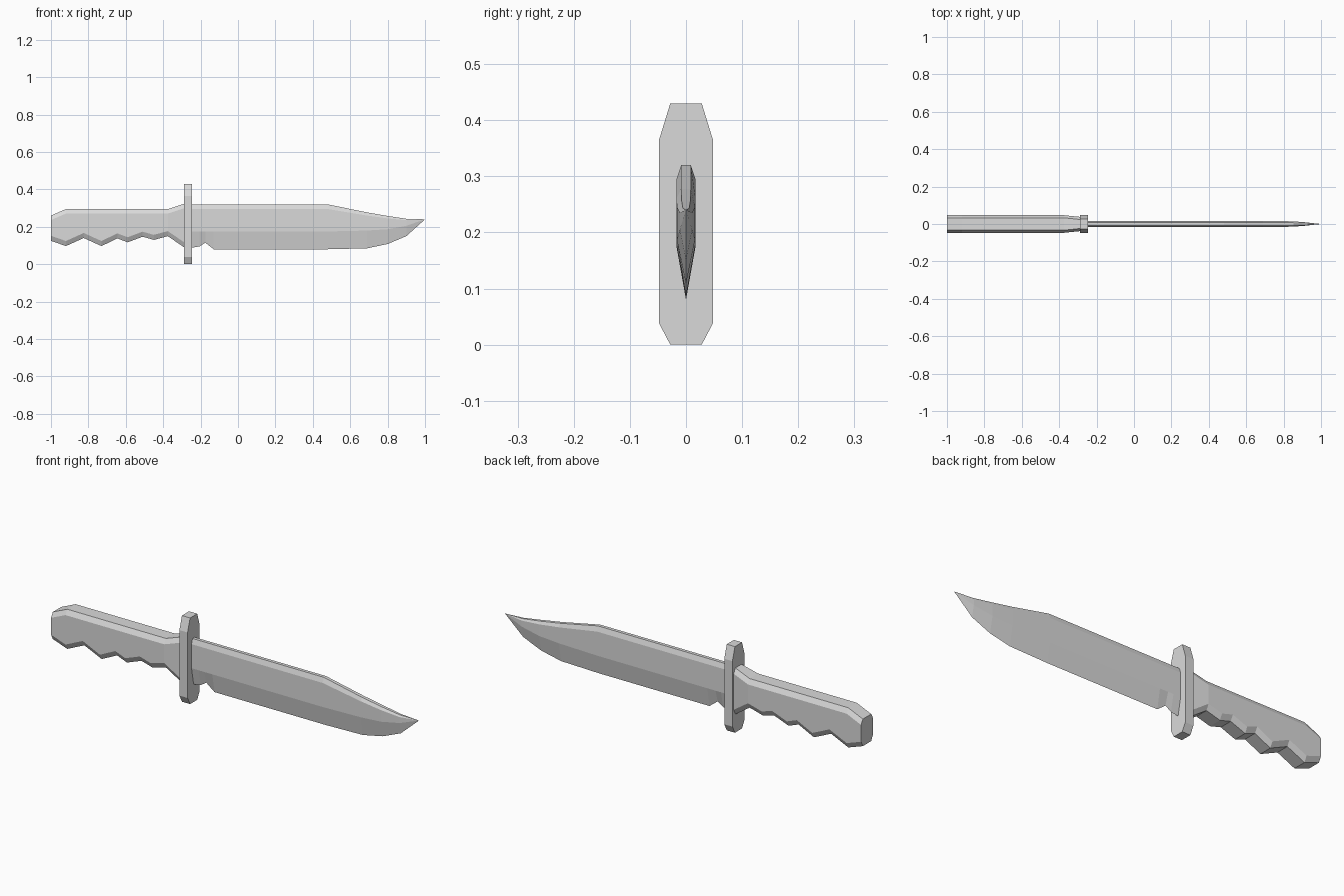
import bpy, bmesh

cube = bpy.data.objects.get("Cube")
if cube:
    bpy.data.objects.remove(cube)

# One plain grey for every part
grey = bpy.data.materials.new("plain grey")
grey.use_nodes = True
colour = (0.7, 0.7, 0.7, 1)
grey.diffuse_color = colour
grey.node_tree.nodes["Principled BSDF"].inputs["Base Color"].default_value = colour


def mirrored(half):
    """Close a half outline (y >= 0, top to bottom) across y = 0."""
    return half + [(-y, z) for y, z in reversed(half)]


def loft(name, sections):
    """Skin a row of (x, half outline) sections and cap both ends."""
    bm = bmesh.new()
    rings = [[bm.verts.new((x, y, z)) for y, z in mirrored(half)]
             for x, half in sections]
    for a, b in zip(rings, rings[1:]):
        n = len(a)
        for i in range(n):
            j = (i + 1) % n
            bm.faces.new((a[i], a[j], b[j], b[i]))
    bm.faces.new(rings[0])
    bm.faces.new(rings[-1])
    bmesh.ops.remove_doubles(bm, verts=bm.verts, dist=0.0005)
    bmesh.ops.dissolve_degenerate(bm, edges=bm.edges, dist=0.0002)
    bmesh.ops.recalc_face_normals(bm, faces=bm.faces)
    mesh = bpy.data.meshes.new(name)
    bm.to_mesh(mesh)
    bm.free()
    mesh.materials.append(grey)
    obj = bpy.data.objects.new(name, mesh)
    bpy.context.collection.objects.link(obj)
    return obj


# Handle: chamfered grip with finger grooves (x, top, bottom, half width)
grip = [
    (-1.0, 0.26, 0.125, 0.047), (-0.92, 0.295, 0.097, 0.047),
    (-0.825, 0.295, 0.14, 0.047), (-0.73, 0.295, 0.097, 0.047),
    (-0.645, 0.295, 0.138, 0.047), (-0.59, 0.295, 0.117, 0.047),
    (-0.51, 0.295, 0.147, 0.047), (-0.45, 0.295, 0.13, 0.047),
    (-0.375, 0.295, 0.15, 0.047), (-0.288, 0.323, 0.09, 0.038),
]
loft("handle", [
    (x, [(w - 0.014, top), (w, top - 0.024), (w, low + 0.027), (w - 0.014, low)])
    for x, top, low, w in grip])

# Guard: tall plate with cut corners
plate = [(0.028, 0.43), (0.048, 0.365), (0.048, 0.038), (0.028, 0)]
loft("guard", [(-0.29, plate), (-0.245, plate)])

# Blade: (x, spine, upper ridge, lower ridge, edge, half width)
stations = [
    (-0.25, 0.32, 0.295, 0.175, 0.088, 0.017),
    (-0.205, 0.32, 0.295, 0.175, 0.095, 0.017),
    (-0.175, 0.32, 0.295, 0.175, 0.115, 0.017),
    (-0.13, 0.32, 0.295, 0.175, 0.08, 0.017),
    (0.48, 0.32, 0.295, 0.175, 0.08, 0.017),
    (0.69, 0.277, 0.26, 0.18, 0.085, 0.017),
    (0.8, 0.258, 0.245, 0.187, 0.108, 0.016),
    (0.9, 0.243, 0.235, 0.205, 0.15, 0.011),
    (1.0, 0.24, 0.24, 0.24, 0.24, 0),
]
loft("blade", [
    (x, [(w * 0.5, spine), (w, upper), (w, lower), (0, edge)])
    for x, spine, upper, lower, edge, w in stations])
